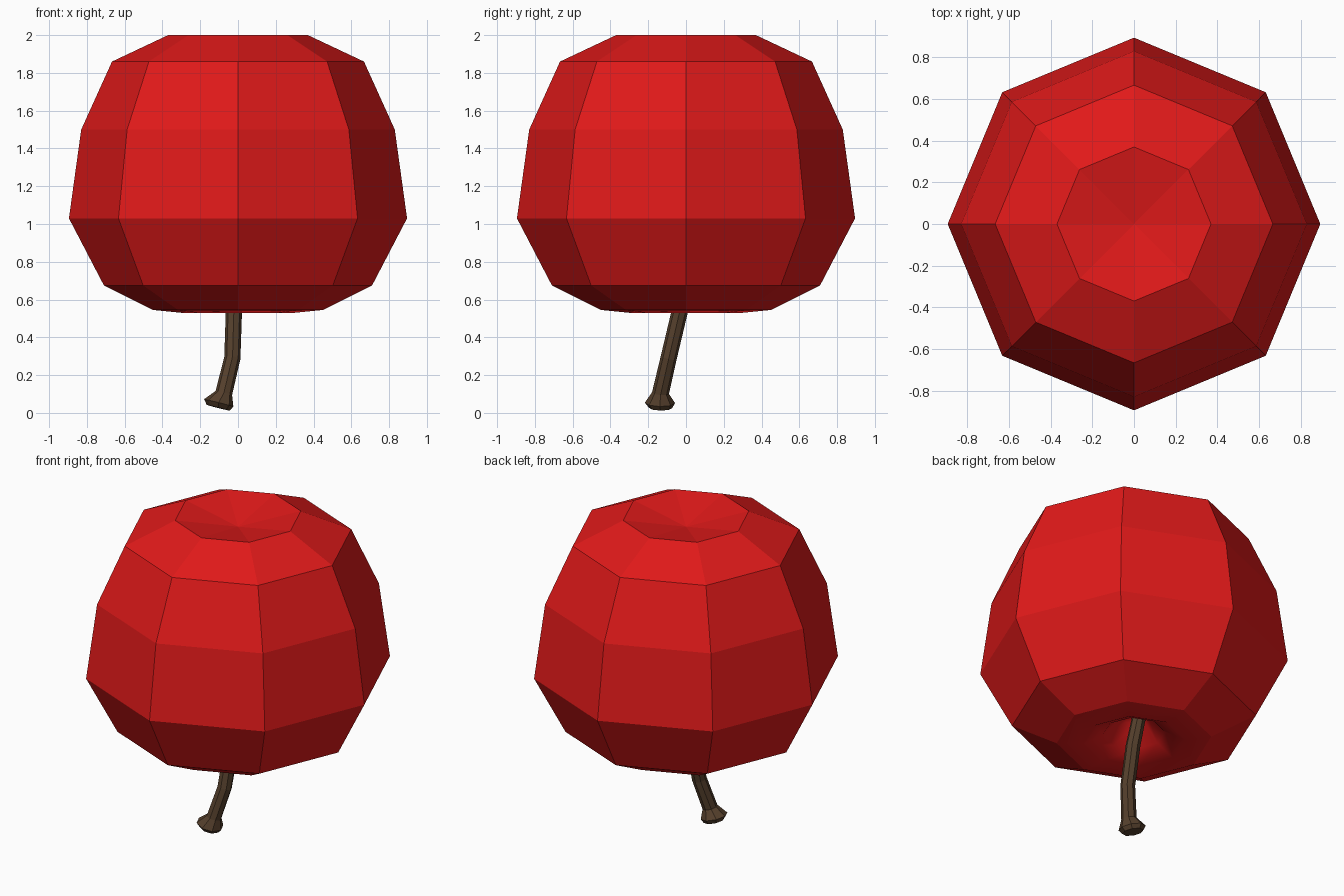
import bpy, bmesh
from math import cos, sin, pi
from mathutils import Vector

if "Cube" in bpy.data.objects:
    bpy.data.objects.remove(bpy.data.objects["Cube"])

SIDES = 8


def material(name, color):
    m = bpy.data.materials.new(name)
    m.diffuse_color = (*color, 1)
    m.use_nodes = True
    m.node_tree.nodes["Principled BSDF"].inputs["Base Color"].default_value = m.diffuse_color
    return m


def finish(name, bm, mat):
    bmesh.ops.recalc_face_normals(bm, faces=bm.faces)
    me = bpy.data.meshes.new(name)
    bm.to_mesh(me)
    bm.free()
    me.materials.append(mat)
    ob = bpy.data.objects.new(name, me)
    bpy.context.collection.objects.link(ob)
    return ob


def bridge(bm, a, b, smooth=False):
    for i in range(SIDES):
        j = (i + 1) % SIDES
        bm.faces.new((a[i], a[j], b[j], b[i])).smooth = smooth


def fan(bm, ring, tip, smooth=False):
    v = bm.verts.new(tip)
    for i in range(SIDES):
        bm.faces.new((ring[i], ring[(i + 1) % SIDES], v)).smooth = smooth


# Apple body: octagonal lathe, stalk hollow underneath, shallow dimple on top
profile = [(0.08, 0.70), (0.18, 0.59), (0.30, 0.53), (0.45, 0.545), (0.71, 0.675),
           (0.895, 1.03), (0.83, 1.50), (0.667, 1.86), (0.37, 2.0)]
bm = bmesh.new()
rings = [[bm.verts.new((r * cos(2 * pi * i / SIDES), r * sin(2 * pi * i / SIDES), z))
          for i in range(SIDES)] for r, z in profile]
for k in range(len(rings) - 1):
    bridge(bm, rings[k], rings[k + 1], smooth=k < 3)
fan(bm, rings[0], (0, 0, 0.74), True)
fan(bm, rings[-1], (0, 0, 1.93))
finish("apple_body", bm, material("red_skin", (0.75, 0.01, 0.01)))

# Stalk: bent tube with a flared, tilted end; entries are centre, radius, axis
path = [((-0.105, -0.135, 0.027), 0.062, (0.25, 0.02, 1)),
        ((-0.102, -0.138, 0.053), 0.080, (0.25, 0.02, 1)),
        ((-0.075, -0.135, 0.105), 0.045, (0.25, 0.1, 1)),
        ((-0.030, -0.092, 0.29), 0.043, (0.13, 0.23, 1)),
        ((-0.022, -0.035, 0.53), 0.043, (0.0, 0.23, 1)),
        ((-0.035, 0.010, 0.73), 0.040, (-0.05, 0.2, 1))]
bm = bmesh.new()
rings = []
for centre, r, axis in path:
    n = Vector(axis).normalized()
    u = Vector((0, 1, 0)).cross(n).normalized()
    w = n.cross(u)
    rings.append([bm.verts.new(Vector(centre) + r * (u * cos(2 * pi * i / SIDES) + w * sin(2 * pi * i / SIDES)))
                  for i in range(SIDES)])
for a, b in zip(rings, rings[1:]):
    bridge(bm, a, b)
bm.faces.new(rings[0])
bm.faces.new(rings[-1])
finish("stalk", bm, material("brown_bark", (0.09, 0.05, 0.025)))
